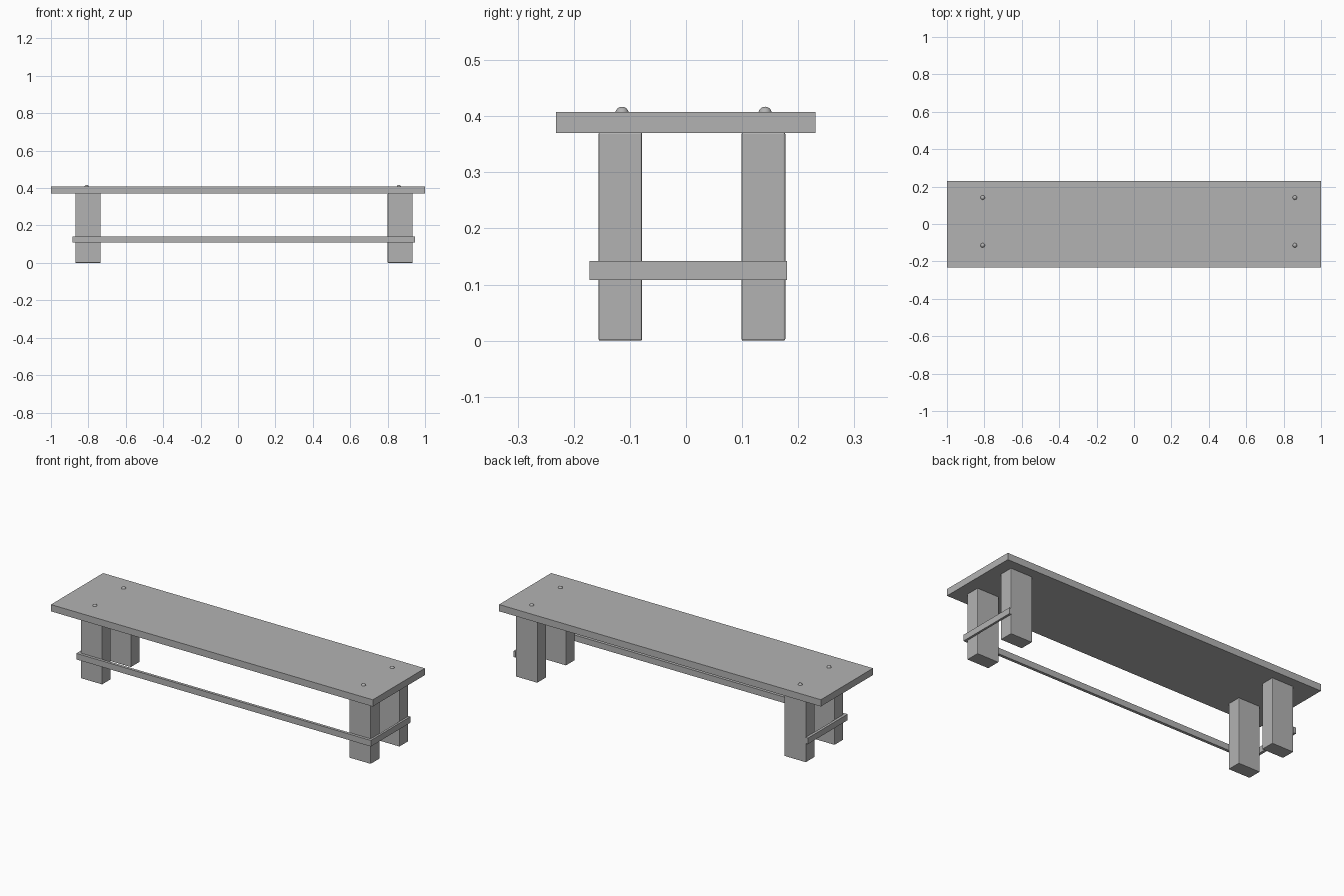
import bpy

if "Cube" in bpy.data.objects:
    bpy.data.objects.remove(bpy.data.objects["Cube"], do_unlink=True)

GREY = (0.45, 0.45, 0.45, 1.0)
grey = bpy.data.materials.new("plain_grey")
grey.use_nodes = True
grey.diffuse_color = GREY
grey.node_tree.nodes["Principled BSDF"].inputs["Base Color"].default_value = GREY


def box(name, x, y, z, bevel=0.0):
    """Box spanning the (low, high) pairs x, y and z."""
    spans = (x, y, z)
    bpy.ops.mesh.primitive_cube_add(size=1, location=[(a + b) / 2 for a, b in spans])
    obj = bpy.context.object
    obj.name = name
    obj.scale = [b - a for a, b in spans]
    bpy.ops.object.transform_apply(location=False, rotation=False, scale=True)
    obj.data.materials.append(grey)
    if bevel:
        mod = obj.modifiers.new("soft_edges", "BEVEL")
        mod.width = bevel
        mod.segments = 2
    return obj


def bolt(name, x, y):
    """Rounded bolt head sunk partly into the seat."""
    bpy.ops.mesh.primitive_uv_sphere_add(segments=24, ring_count=12, radius=0.012,
                                         location=(x, y, 0.405))
    obj = bpy.context.object
    obj.name = name
    obj.data.materials.append(grey)
    bpy.ops.object.shade_smooth()


# Seat plank
box("seat", (-1, 1), (-0.232, 0.231), (0.37, 0.408))

# Legs, with a bolt above each
leg_x = {"right": (-0.869, -0.735), "left": (0.80, 0.934)}
leg_y = {"front": (-0.156, -0.078), "back": (0.099, 0.177)}
for side, xs in leg_x.items():
    for end, ys in leg_y.items():
        box(f"{end}_{side}_leg", xs, ys, (0, 0.371), bevel=0.003)
        bolt(f"{end}_{side}_bolt", sum(xs) / 2 - 0.007, sum(ys) / 2 + 0.003)

# Thin rails: one along the front, one across each end
rail_z = (0.108, 0.142)
box("front_rail", (-0.884, 0.946), (-0.172, -0.156), rail_z)
box("right_rail", (-0.884, -0.869), (-0.156, 0.18), rail_z)
box("left_rail", (0.934, 0.946), (-0.156, 0.18), rail_z)
